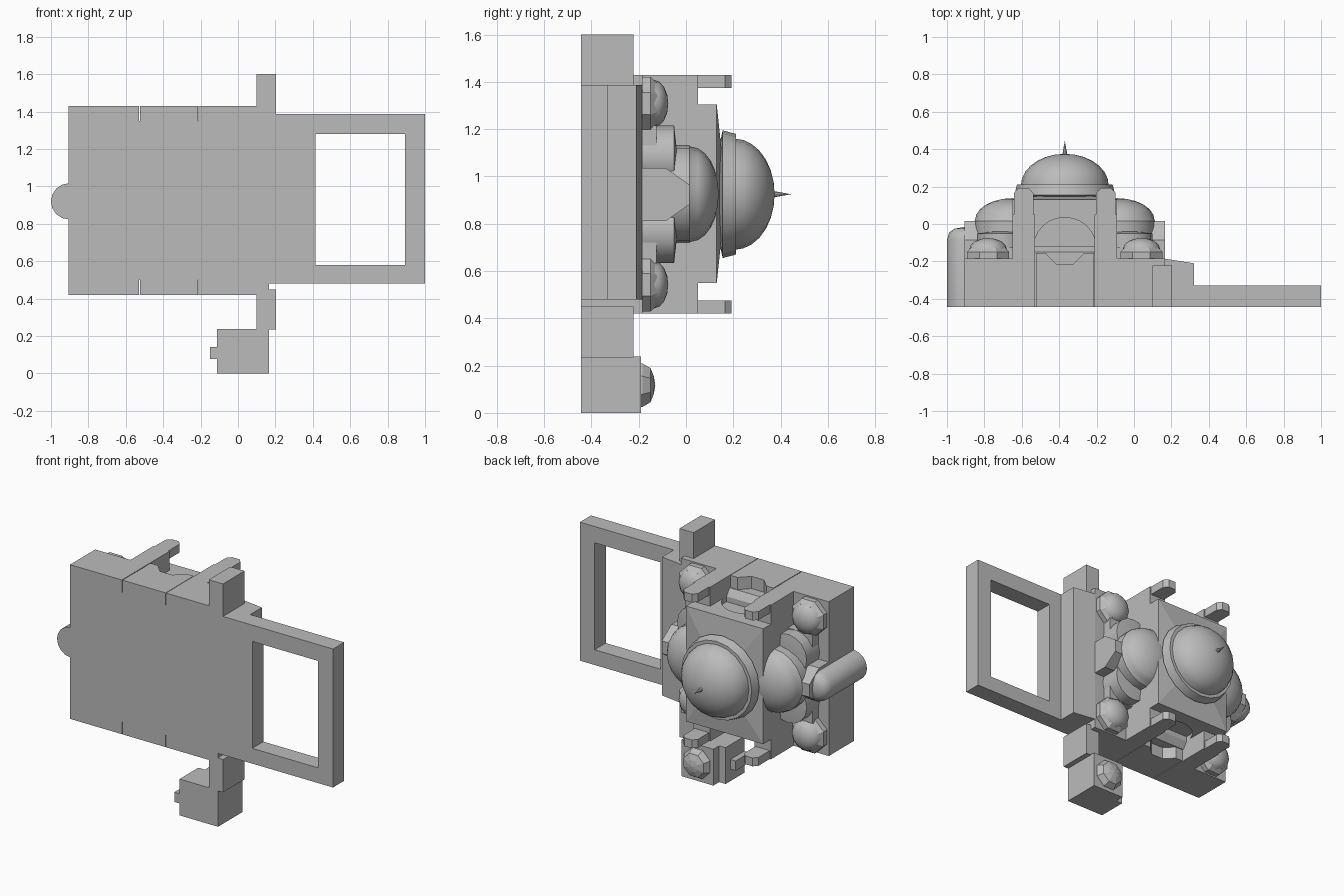
import bpy, bmesh, math

if "Cube" in bpy.data.objects:
    bpy.data.objects.remove(bpy.data.objects["Cube"])

# The building lies on its back: its height runs along +y, its plan is in x-z.
stone = bpy.data.materials.new("pale_stone_grey")
stone.diffuse_color = (0.5, 0.5, 0.5, 1)
stone.use_nodes = True
stone.node_tree.nodes["Principled BSDF"].inputs["Base Color"].default_value = stone.diffuse_color
BASE = -0.445
CX, CZ = -0.37, 0.925          # centre of the great dome in plan


def finish(name, bm, smooth=0):
    bmesh.ops.remove_doubles(bm, verts=bm.verts, dist=1e-5)
    bmesh.ops.recalc_face_normals(bm, faces=bm.faces)
    me = bpy.data.meshes.new(name)
    bm.to_mesh(me)
    bm.free()
    me.materials.append(stone)
    ob = bpy.data.objects.new(name, me)
    bpy.context.collection.objects.link(ob)
    if smooth:
        bpy.ops.object.select_all(action='DESELECT')
        ob.select_set(True)
        bpy.context.view_layer.objects.active = ob
        bpy.ops.object.shade_smooth_by_angle(angle=math.radians(smooth))
    return ob


def prism(name, pts, axis, a, b):
    """Extrude a 2D outline along an axis. x: pts (z, y); z: pts (x, y)."""
    bm = bmesh.new()
    put = (lambda p, t: (t, p[1], p[0])) if axis == 'x' else (lambda p, t: (p[0], p[1], t))
    lo = [bm.verts.new(put(p, a)) for p in pts]
    hi = [bm.verts.new(put(p, b)) for p in pts]
    bm.faces.new(lo)
    bm.faces.new(hi)
    n = len(pts)
    for i in range(n):
        bm.faces.new((lo[i], lo[(i + 1) % n], hi[(i + 1) % n], hi[i]))
    return finish(name, bm)


def box(name, x0, x1, y0, y1, z0, z1):
    return prism(name, [(x0, y0), (x1, y0), (x1, y1), (x0, y1)], 'z', z0, z1)


def lathe(name, cx, cz, prof, n=16, smooth=0, turn=0.0):
    """Revolve a (radius, height) profile around a vertical building axis."""
    bm = bmesh.new()
    rings = []
    for r, h in prof:
        if r < 1e-4:
            rings.append([bm.verts.new((cx, h, cz))])
        else:
            rings.append([bm.verts.new((cx + r * math.cos(turn + math.tau * i / n), h,
                                        cz + r * math.sin(turn + math.tau * i / n)))
                          for i in range(n)])
    for r0, r1 in zip(rings, rings[1:]):
        for i in range(n):
            j = (i + 1) % n
            f = [r0[i]] + ([r0[j]] if len(r0) > 1 else [])
            f += ([r1[j]] if len(r1) > 1 else []) + [r1[i] if len(r1) > 1 else r1[0]]
            bm.faces.new(f)
    for r in (rings[0], rings[-1]):
        if len(r) > 1:
            bm.faces.new(r)
    return finish(name, bm, smooth)


def cap(r, h0, h1, steps=5):
    """Quarter ellipse profile for domes."""
    return [(r * math.cos(t), h0 + (h1 - h0) * math.sin(t))
            for t in (math.pi / 2 * i / steps for i in range(steps + 1))]


# Lower body: two end halls and the middle between the buttresses
box("east_hall", -0.905, -0.645, BASE, -0.185, 0.42, 1.43)
box("west_hall", -0.09, 0.165, BASE, -0.185, 0.42, 1.43)
prism("middle_aisles", [(0.5, BASE), (1.35, BASE), (1.35, -0.15), (1.305, -0.12),
                        (0.545, -0.12), (0.5, -0.15)], 'x', -0.65, -0.09)
box("upper_nave", -0.83, 0.09, -0.2, -0.125, 0.635, 1.215)

# Central square block with a low pyramid roof
bm = bmesh.new()
base = [(-0.65, 0.55), (-0.09, 0.55), (-0.09, 1.305), (-0.65, 1.305)]
lo = [bm.verts.new((x, -0.2, z)) for x, z in base]
hi = [bm.verts.new((x, 0.13, z)) for x, z in base]
tip = bm.verts.new((CX, 0.17, CZ))
bm.faces.new(lo)
for i in range(4):
    j = (i + 1) % 4
    bm.faces.new((lo[i], lo[j], hi[j], hi[i]))
    bm.faces.new((hi[i], hi[j], tip))
block = finish("central_block", bm)

# Arched recess in each side wall, plus side porches and buttress towers
arch = [(CX + 0.165 * math.cos(math.pi * i / 12), -0.12 + 0.155 * math.sin(math.pi * i / 12))
        for i in range(13)]
for side, s in (("north", 1), ("south", -1)):
    def zz(v):
        return CZ + s * v
    cutter = prism(side + "_arch_cutter", arch, 'z', zz(0.345), zz(0.45))
    cutter.hide_render = True
    cutter.hide_viewport = True
    mod = block.modifiers.new(side + "_arch", 'BOOLEAN')
    mod.operation = 'DIFFERENCE'
    mod.object = cutter
    prism(side + "_side_porch",
          [(-0.525, BASE), (-0.213, BASE), (-0.213, -0.155), (-0.265, -0.155), (-0.325, -0.215),
           (-0.415, -0.215), (-0.473, -0.155), (-0.525, -0.155)],
          'z', zz(0.42), zz(0.505))
    for end, e in (("east", -1), ("west", 1)):
        x0, x1 = sorted((CX + e * 0.16, CX + e * 0.28))
        box(f"{side}_{end}_buttress", x0, x1, BASE, 0.05, zz(0.3), zz(0.505))
        c = 0.025
        prism(f"{side}_{end}_tower",
              [(x0 + 0.008, 0.05), (x1 - 0.008, 0.05), (x1 - 0.008, 0.165),
               (x1 - 0.008 - c, 0.193), (x0 + 0.008 + c, 0.193), (x0 + 0.008, 0.165)],
              'z', zz(0.45), zz(0.505))

# Great dome with drum and spire
lathe("great_drum", CX, CZ, [(0.2, 0.14), (0.27, 0.155), (0.255, 0.212)], 20, 30)
lathe("great_dome", CX, CZ, cap(0.235, 0.205, 0.375, 7), 20, 40)
lathe("spire", CX, CZ, [(0.014, 0.36), (0.01, 0.39), (0, 0.445)], 8, 30)

# Semi-domes, niches, gables and corner domes at both ends
for end, e in (("east", -1), ("west", 1)):
    sx = CX + e * 0.28
    lathe(end + "_semi_dome", sx, CZ,
          [(0.205, -0.13), (0.205, 0.015)] + cap(0.2, 0.02, 0.138, 6), 20, 40)
    xa, xb = sorted((CX + e * 0.4, CX + e * 0.535))
    prism(end + "_gable", [(0.812, -0.2), (1.035, -0.2), (1.035, -0.085), (0.965, 0.015),
                           (0.882, 0.015), (0.812, -0.085)], 'x', xa, xb)
    for side, s in (("north", 1), ("south", -1)):
        lathe(f"{end}_{side}_niche", sx + e * 0.055, CZ + s * 0.155,
              [(0.135, -0.2), (0.135, -0.05), (0, -0.035)], 16, 30)
        dx, dz = CX + e * 0.41, CZ + s * 0.383
        lathe(f"{end}_{side}_corner_drum", dx, dz,
              [(0.122, -0.19), (0.122, -0.15), (0.095, -0.122)], 8, 0, math.pi / 8)
        lathe(f"{end}_{side}_corner_dome", dx, dz, cap(0.1, -0.135, -0.075, 4), 12, 40)

# Rounded apse at the east end
lathe("apse", -0.903, 0.92, [(0.097, BASE), (0.097, -0.085), (0.085, -0.045),
                             (0.055, -0.025), (0, -0.015)], 16, 40)

# Entrance hall with sloping roof, and open courtyard
prism("entrance_hall", [(0.16, BASE), (0.32, BASE), (0.32, -0.21), (0.16, -0.185)],
      'z', 0.48, 1.387)
box("courtyard_upper_wing", 0.32, 1.0, BASE, -0.33, 1.28, 1.387)
box("courtyard_lower_wing", 0.32, 1.0, BASE, -0.33, 0.48, 0.58)
box("courtyard_inner_wing", 0.32, 0.415, BASE, -0.33, 0.58, 1.28)
box("courtyard_outer_wing", 0.893, 1.0, BASE, -0.33, 0.58, 1.28)

# Side annexes
box("north_annex", 0.1, 0.203, BASE, -0.222, 1.387, 1.6)
box("south_annex", 0.1, 0.203, BASE, -0.222, 0.235, 0.45)

# Detached domed chapel with stepped porches
box("chapel", -0.065, 0.167, BASE, -0.19, 0, 0.238)
box("chapel_porch", -0.112, -0.06, BASE, -0.25, 0, 0.238)
box("chapel_apse", -0.15, -0.1, BASE, -0.3, 0.078, 0.142)
lathe("chapel_dome", 0.05, 0.117, [(0.1, -0.2), (0.1, -0.185), (0.078, -0.15), (0.04, -0.136),
                                   (0, -0.13)], 8, 0, math.pi / 8)
